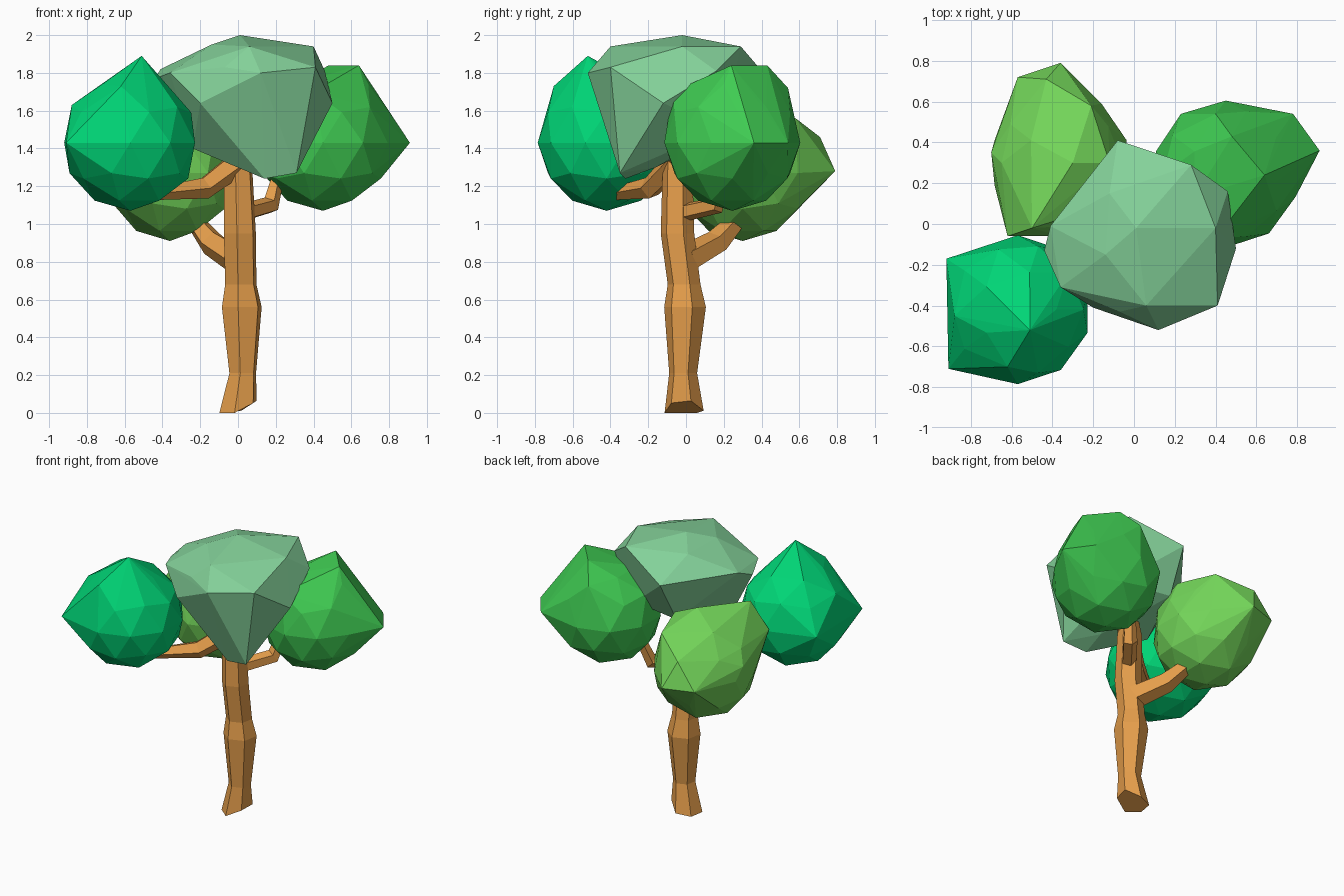
import bpy, bmesh, math
from mathutils import Vector, Matrix


def finish(bm, name, color):
    bmesh.ops.recalc_face_normals(bm, faces=bm.faces)
    me = bpy.data.meshes.new(name)
    bm.to_mesh(me)
    bm.free()
    mat = bpy.data.materials.new(name + "_color")
    mat.diffuse_color = (*color, 1)
    me.materials.append(mat)
    ob = bpy.data.objects.new(name, me)
    bpy.context.collection.objects.link(ob)
    return ob


def tube(name, path, color, sides, turn=0.0, flat=False):
    """Faceted limb through (x, y, z, radius) points."""
    bm = bmesh.new()
    pts = [Vector(p[:3]) for p in path]
    rings = []
    for i, p in enumerate(pts):
        t = pts[min(i + 1, len(pts) - 1)] - pts[max(i - 1, 0)]
        rot = Matrix.Identity(3) if flat else t.to_track_quat('Z', 'Y').to_matrix()
        ring = []
        for k in range(sides):
            a = turn + 2 * math.pi * k / sides
            ring.append(bm.verts.new(p + rot @ Vector((math.cos(a), math.sin(a), 0)) * path[i][3]))
        rings.append(ring)
    for a, b in zip(rings, rings[1:]):
        for k in range(sides):
            j = (k + 1) % sides
            bm.faces.new((a[k], a[j], b[j], b[k]))
    bm.faces.new(rings[0][::-1])
    bm.faces.new(rings[-1])
    if flat:
        # slanted cut at the foot
        for v in rings[0]:
            v.co.z = max(0, v.co.x) * 0.65
    return finish(bm, name, color)


def foliage(name, color, corners, center=None, size=None):
    """Faceted leaf mass: a low-poly ball stretched out to its corner points."""
    pts = [Vector(c) for c in corners]
    if center:
        ball = bmesh.new()
        m = Matrix.Translation(center) @ Matrix.Diagonal((*size, 1))
        bmesh.ops.create_icosphere(ball, subdivisions=2, radius=1, matrix=m)
        pts += [v.co.copy() for v in ball.verts]
        ball.free()
    bm = bmesh.new()
    for p in pts:
        bm.verts.new(p)
    bmesh.ops.convex_hull(bm, input=bm.verts[:])
    bmesh.ops.delete(bm, geom=[v for v in bm.verts if not v.link_faces], context='VERTS')
    return finish(bm, name, color)


BARK = (0.78, 0.34, 0.07)

# Trunk
tube("trunk", [(0.0, -0.01, 0, 0.105), (0.025, -0.015, 0.21, 0.075), (0.02, -0.005, 0.56, 0.112),
               (0.015, -0.01, 0.68, 0.088), (0.01, -0.045, 0.95, 0.09),
               (0.0, -0.045, 1.3, 0.08), (0.0, -0.05, 1.42, 0.06)], BARK, 6, 0.35, True)

# Branches
tube("front_left_branch", [(0.02, -0.04, 1.34, 0.07), (-0.18, -0.19, 1.19, 0.06),
                           (-0.45, -0.38, 1.16, 0.035)], BARK, 5)
tube("right_branch", [(0.03, -0.02, 1.06, 0.05), (0.17, 0.16, 1.10, 0.05),
                      (0.21, 0.21, 1.25, 0.035)], BARK, 5)
tube("back_left_branch", [(0.0, 0.0, 0.81, 0.08), (-0.14, 0.16, 0.90, 0.07),
                          (-0.25, 0.29, 1.04, 0.045)], BARK, 5)

# Side foliage
foliage("front_left_foliage", (0.0, 0.66, 0.18),
        [(-0.51, -0.52, 1.89), (-0.92, -0.17, 1.43), (-0.91, -0.71, 1.43),
         (-0.88, -0.45, 1.63), (-0.62, -0.70, 1.73)],
        (-0.57, -0.42, 1.43), (0.36, 0.365, 0.36))
foliage("right_foliage", (0.05, 0.60, 0.085),
        [(0.91, 0.36, 1.43), (0.78, 0.54, 1.43), (0.64, 0.24, 1.84), (0.48, 0.43, 1.84),
         (0.40, -0.07, 1.70), (0.69, 0.2, 1.74), (0.40, 0.54, 1.72), (0.23, 0.54, 1.43)],
        (0.45, 0.245, 1.43), (0.36, 0.36, 0.36))
foliage("back_left_foliage", (0.17, 0.66, 0.10),
        [(-0.36, 0.79, 1.28), (-0.57, 0.72, 1.28), (-0.43, 0.71, 1.46), (-0.21, 0.58, 1.56),
         (-0.70, 0.35, 1.36), (-0.62, -0.06, 1.45), (-0.50, -0.02, 1.64),
         (-0.10, 0.46, 1.4), (-0.12, 0.1, 1.5), (-0.12, 0.3, 1.58), (-0.3, 0.3, 1.66)],
        (-0.36, 0.30, 1.27), (0.34, 0.36, 0.36))

# Crown foliage, domed above and tapering to a low front corner
foliage("crown_foliage", (0.23, 0.64, 0.32),
        [(0.01, -0.02, 2.0), (0.06, -0.40, 1.94), (-0.14, -0.15, 1.95), (0.40, -0.02, 1.94),
         (0.28, 0.29, 1.94), (-0.12, 0.15, 1.94), (-0.08, 0.41, 1.80), (0.46, 0.16, 1.81),
         (0.50, -0.12, 1.64), (0.41, -0.40, 1.83), (0.12, -0.52, 1.80), (-0.07, -0.43, 1.83),
         (-0.36, -0.31, 1.80), (-0.41, -0.01, 1.82), (-0.44, -0.13, 1.77), (-0.20, -0.41, 1.64),
         (0.12, -0.38, 1.46), (-0.24, -0.15, 1.40), (0.14, -0.32, 1.24), (0.31, -0.35, 1.27),
         (0.15, -0.16, 1.30), (-0.1, 0.25, 1.50), (0.28, 0.18, 1.50)])
